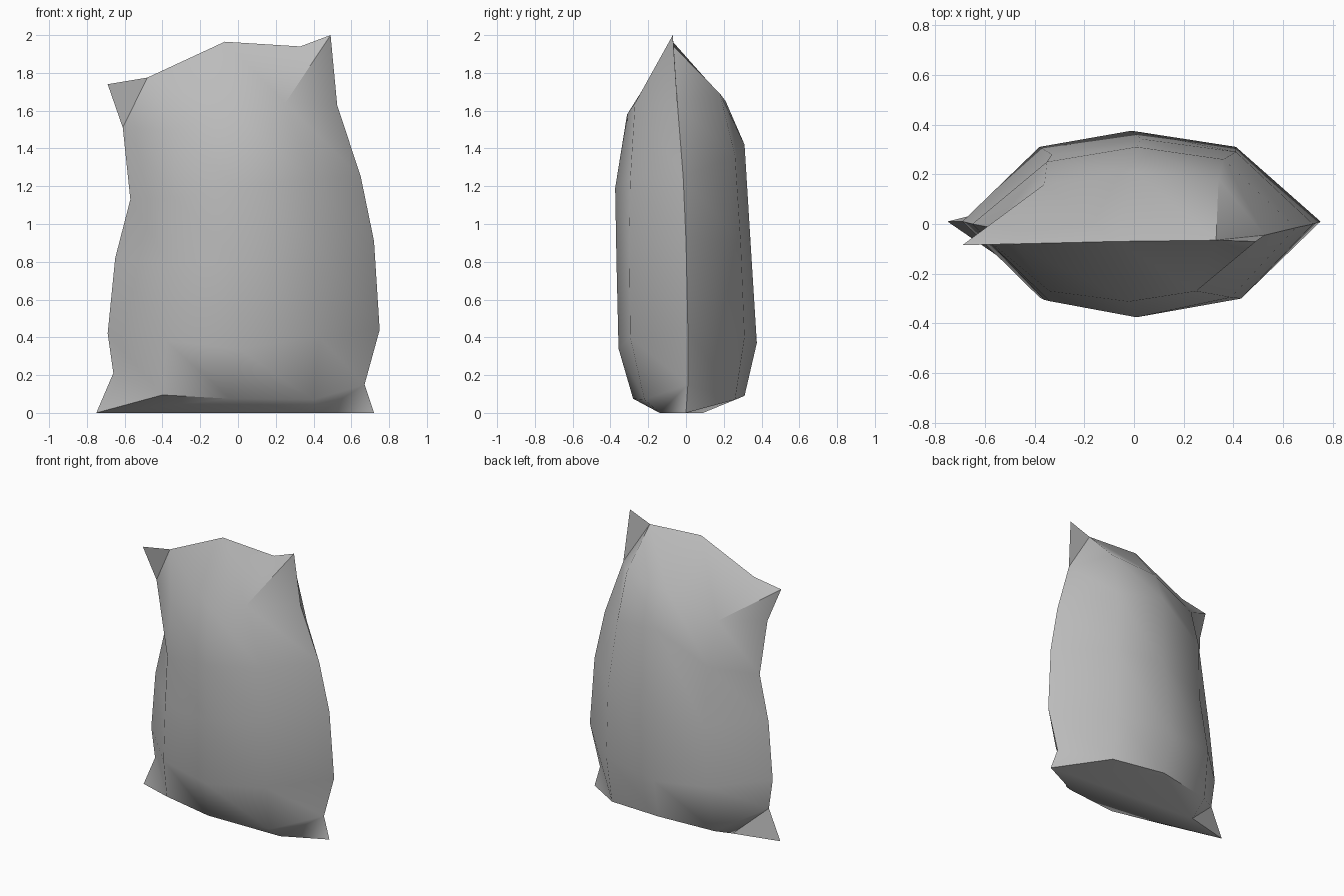
import bpy, bmesh, math

if "Cube" in bpy.data.objects:
    bpy.data.objects.remove(bpy.data.objects["Cube"])

bm = bmesh.new()


def verts(points):
    return [bm.verts.new(p) for p in points]


# Pinched top seam, from left ear to right ear
top = verts([(-.69, -.085, 1.74), (-.48, -.08, 1.775), (-.07, -.07, 1.965),
             (.33, -.065, 1.94), (.49, -.07, 2.0)])

# Side seams, top to bottom, ending in the floor ears
left = verts([(-.61, -.045, 1.51), (-.57, -.015, 1.13), (-.65, 0, .82),
              (-.69, .01, .42), (-.66, .01, .21), (-.75, .01, 0)])
right = verts([(.525, -.045, 1.63), (.65, -.015, 1.25), (.72, 0, .91),
               (.75, .01, .44), (.67, .01, .15), (.72, 0, 0)])

# Bulging front columns (left to right) and back columns (right to left)
front = [verts(r) for r in (
    [(-.34, -.27, 1.50), (-.02, -.312, 1.58), (.25, -.27, 1.64)],
    [(-.34, -.31, 1.14), (.01, -.375, 1.19), (.39, -.295, 1.24)],
    [(-.36, -.305, .78), (.01, -.368, .80), (.43, -.30, .87)],
    [(-.38, -.295, .38), (0, -.357, .34), (.43, -.295, .40)],
    [(-.40, -.23, .095), (-.04, -.28, .075), (.40, -.22, .07)])]
back = [verts(r) for r in (
    [(.34, .18, 1.69), (0, .21, 1.65), (-.36, .16, 1.52)],
    [(.36, .26, 1.36), (.01, .31, 1.42), (-.35, .25, 1.22)],
    [(.41, .29, .90), (.03, .342, .90), (-.33, .28, .82)],
    [(.41, .31, .40), (-.01, .375, .37), (-.38, .31, .40)],
    [(.40, .26, .07), (0, .31, .09), (-.40, .25, .07)])]
fold_front, fold_back = verts([(.43, -.14, 0), (-.43, .09, 0)])


def panel(seam, start, rows, end, fold):
    """One cloth panel: folded corners, bulging middle, sloping underside."""
    grid = [[start[i], *rows[i], end[i]] for i in range(5)]
    g = grid[0]
    faces = [(seam[0], seam[1], g[0]), (seam[1], g[1], g[0]),
             (seam[1], seam[2], g[2], g[1]), (seam[2], seam[3], g[3], g[2]),
             (seam[3], seam[4], g[3]), (seam[4], g[4], g[3])]
    for a, b in zip(grid, grid[1:]):
        faces += [(a[i], a[i + 1], b[i + 1], b[i]) for i in range(4)]
    g = grid[4]
    faces += [(g[0], g[1], start[5]), (g[3], g[4], fold), (g[4], end[5], fold),
              (start[5], g[1], g[2]), (start[5], g[2], fold), (g[2], g[3], fold)]
    for f in faces:
        bm.faces.new(f)


panel(top, left, front, right, fold_front)
panel(top[::-1], right, back, left, fold_back)

# Flat part resting on the floor
bm.faces.new((left[5], fold_front, right[5], fold_back))
bmesh.ops.recalc_face_normals(bm, faces=bm.faces[:])

mesh = bpy.data.meshes.new("sack")
bm.to_mesh(mesh)
bm.free()
sack = bpy.data.objects.new("sack", mesh)
bpy.context.collection.objects.link(sack)

cloth = bpy.data.materials.new("grey cloth")
cloth.diffuse_color = (.5, .5, .5, 1)
cloth.use_nodes = True
cloth.node_tree.nodes["Principled BSDF"].inputs["Base Color"].default_value = cloth.diffuse_color
mesh.materials.append(cloth)

bpy.context.view_layer.objects.active = sack
sack.select_set(True)
bpy.ops.object.shade_smooth_by_angle(angle=math.radians(45))
